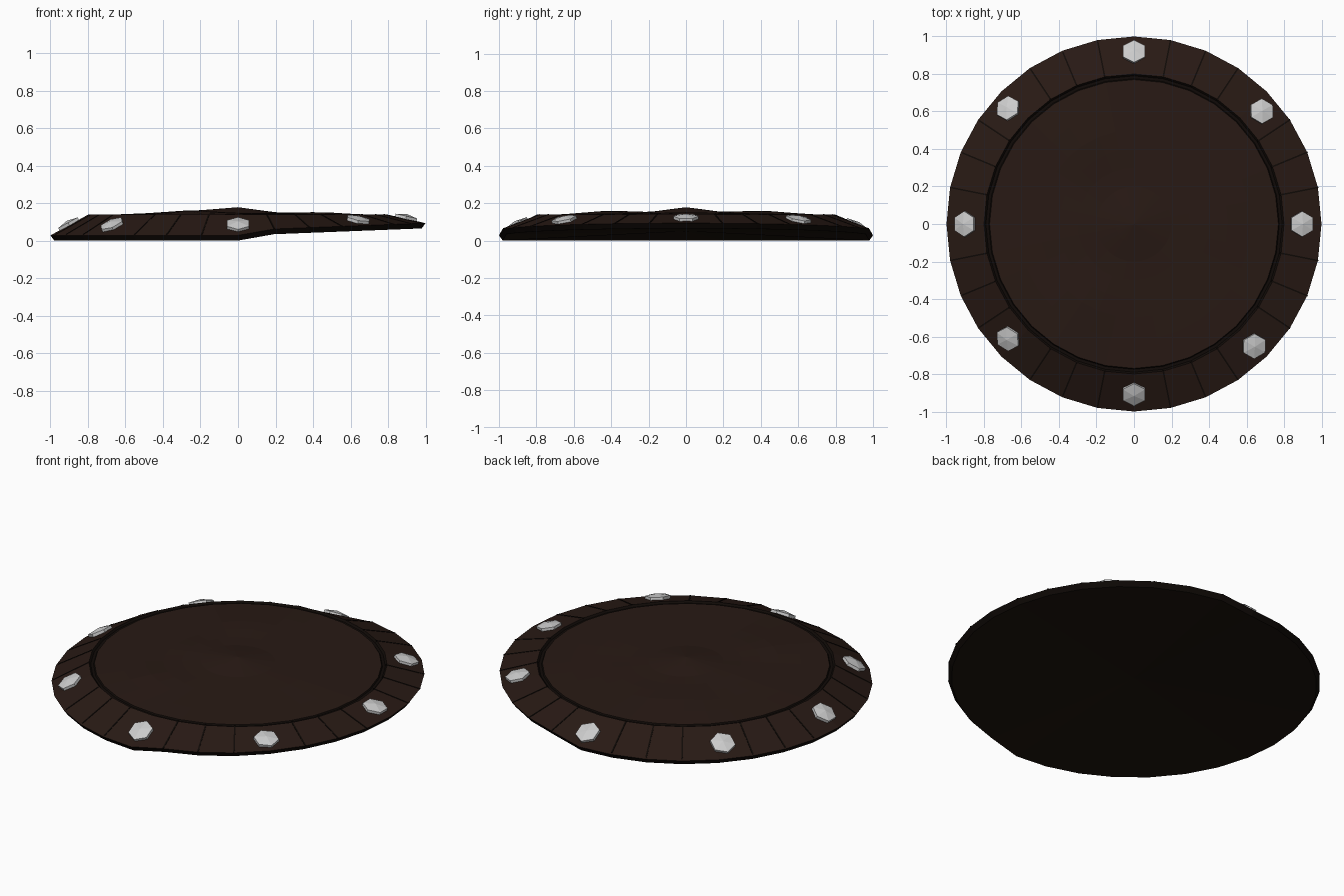
import bpy, bmesh
from math import sin, cos, pi, exp, hypot, atan2
from mathutils import Vector, Matrix

if "Cube" in bpy.data.objects:
    bpy.data.objects.remove(bpy.data.objects["Cube"])

N = 32


def material(name, rgb):
    m = bpy.data.materials.new(name)
    m.diffuse_color = (*rgb, 1)
    m.use_nodes = True
    m.node_tree.nodes["Principled BSDF"].inputs["Base Color"].default_value = m.diffuse_color
    return m


WOOD = material("dark_wood", (0.021, 0.010, 0.007))
DARK = material("dark_groove", (0.005, 0.003, 0.002))
UNDER = material("underside_wood", (0.012, 0.007, 0.004))
METAL = material("pale_metal", (0.58, 0.58, 0.58))


def lift(x):
    # The right half of the edge is warped upward
    if x <= 0.001:
        return 0.0
    return 0.034 * x / 0.195 if x < 0.195 else 0.034 + 0.031 * (x - 0.195) / 0.805


def board_height(x, y):
    # Gently lumpy centre board
    bump = lambda cx, cy, h, w: h * exp(-((x - cx) ** 2 + (y - cy) ** 2) / w)
    return (0.135 + 0.015 * (1 - (x * x + y * y) / 0.61) + bump(0, 0, 0.028, 0.015)
            + bump(-0.25, 0.42, 0.015, 0.03) + bump(-0.25, -0.42, 0.015, 0.03)
            + bump(-0.25, 0, 0.012, 0.03) + bump(0.45, 0, 0.006, 0.02))


def lathe(name, rings, mats, close_top=None, close_bottom=None):
    """Rings are (radius, height function); mats gives each band a slot."""
    bm = bmesh.new()
    loops = []
    for r, zf in rings:
        loop = []
        for i in range(N):
            a = 2 * pi * i / N
            x, y = cos(a), sin(a)
            loop.append(bm.verts.new((r * x, r * y, zf(x, r * x, r * y))))
        loops.append(loop)
    for k in range(len(loops) - 1):
        for i in range(N):
            j = (i + 1) % N
            f = bm.faces.new((loops[k][i], loops[k][j], loops[k + 1][j], loops[k + 1][i]))
            f.material_index = mats[k]
    for z, loop, slot in ((close_top, loops[-1], mats[-1]), (close_bottom, loops[0], 2)):
        if z is not None:
            c = bm.verts.new((0, 0, z))
            for i in range(N):
                bm.faces.new((loop[i], loop[(i + 1) % N], c)).material_index = slot
    bmesh.ops.recalc_face_normals(bm, faces=bm.faces)
    me = bpy.data.meshes.new(name)
    bm.to_mesh(me)
    bm.free()
    ob = bpy.data.objects.new(name, me)
    for m in (WOOD, DARK, UNDER):
        me.materials.append(m)
    bpy.context.collection.objects.link(ob)
    return ob


# Shield body: underside, sloping rim, groove and lumpy board in one skin
board = lambda c, x, y: board_height(x, y)
lathe("shield_body", [
    (0.98, lambda c, x, y: lift(c)),
    (1.0, lambda c, x, y: lift(c) + 0.028),
    (0.80, lambda c, x, y: 0.138),
    (0.79, lambda c, x, y: 0.128),
    (0.775, lambda c, x, y: 0.128),
    (0.77, board), (0.62, board), (0.5, board), (0.4, board),
    (0.3, board), (0.2, board), (0.1, board)],
    [1, 0, 1, 1, 1] + [0] * 6, close_top=0.178, close_bottom=0.05)


def rim_frame(a, r):
    """Point on the rim slope and a matrix with z along its normal."""
    z0 = lift(cos(a)) + 0.028
    t = (1 - r) / 0.2
    z = z0 + (0.138 - z0) * t
    out = Vector((cos(a), sin(a), 0))
    down = (out * 0.2 + Vector((0, 0, z0 - 0.138))).normalized()
    side = Vector((-sin(a), cos(a), 0))
    n = down.cross(side)
    m = Matrix((down, side, n)).transposed().to_4x4()
    return Matrix.Translation(out * r + Vector((0, 0, z))) @ m


# Thin dark seams between the rim planks
bm = bmesh.new()
for i in range(N):
    if i % 4:
        m = rim_frame(2 * pi * i / N, 0.897) @ Matrix.Diagonal((0.215, 0.008, 0.004, 1))
        bmesh.ops.create_cube(bm, size=1, matrix=m)
me = bpy.data.meshes.new("rim_seams")
bm.to_mesh(me)
bm.free()
me.materials.append(DARK)
bpy.context.collection.objects.link(bpy.data.objects.new("rim_seams", me))

# Hexagonal studs with low pointed caps
STUDS = [(0, 0.915), (0.68, 0.6), (0.895, 0), (0.64, -0.65),
         (0, -0.905), (-0.67, -0.61), (-0.9, 0), (-0.67, 0.615)]
for k, (x, y) in enumerate(STUDS):
    bm = bmesh.new()
    rings = []
    for r, z in ((0.068, -0.01), (0.068, 0.014)):
        rings.append([bm.verts.new((r * cos(i * pi / 3), r * sin(i * pi / 3), z)) for i in range(6)])
    tip = bm.verts.new((0, 0, 0.026))
    bm.faces.new(rings[0])
    for i in range(6):
        j = (i + 1) % 6
        bm.faces.new((rings[0][i], rings[0][j], rings[1][j], rings[1][i]))
        bm.faces.new((rings[1][i], rings[1][j], tip))
    bmesh.ops.recalc_face_normals(bm, faces=bm.faces)
    a = atan2(y, x)
    turn = pi / 2 - a if x else 0      # one corner points along y
    bm.transform(rim_frame(a, hypot(x, y)) @ Matrix.Rotation(turn, 4, 'Z'))
    me = bpy.data.meshes.new(f"stud_{k + 1}")
    bm.to_mesh(me)
    bm.free()
    me.materials.append(METAL)
    bpy.context.collection.objects.link(bpy.data.objects.new(f"stud_{k + 1}", me))
